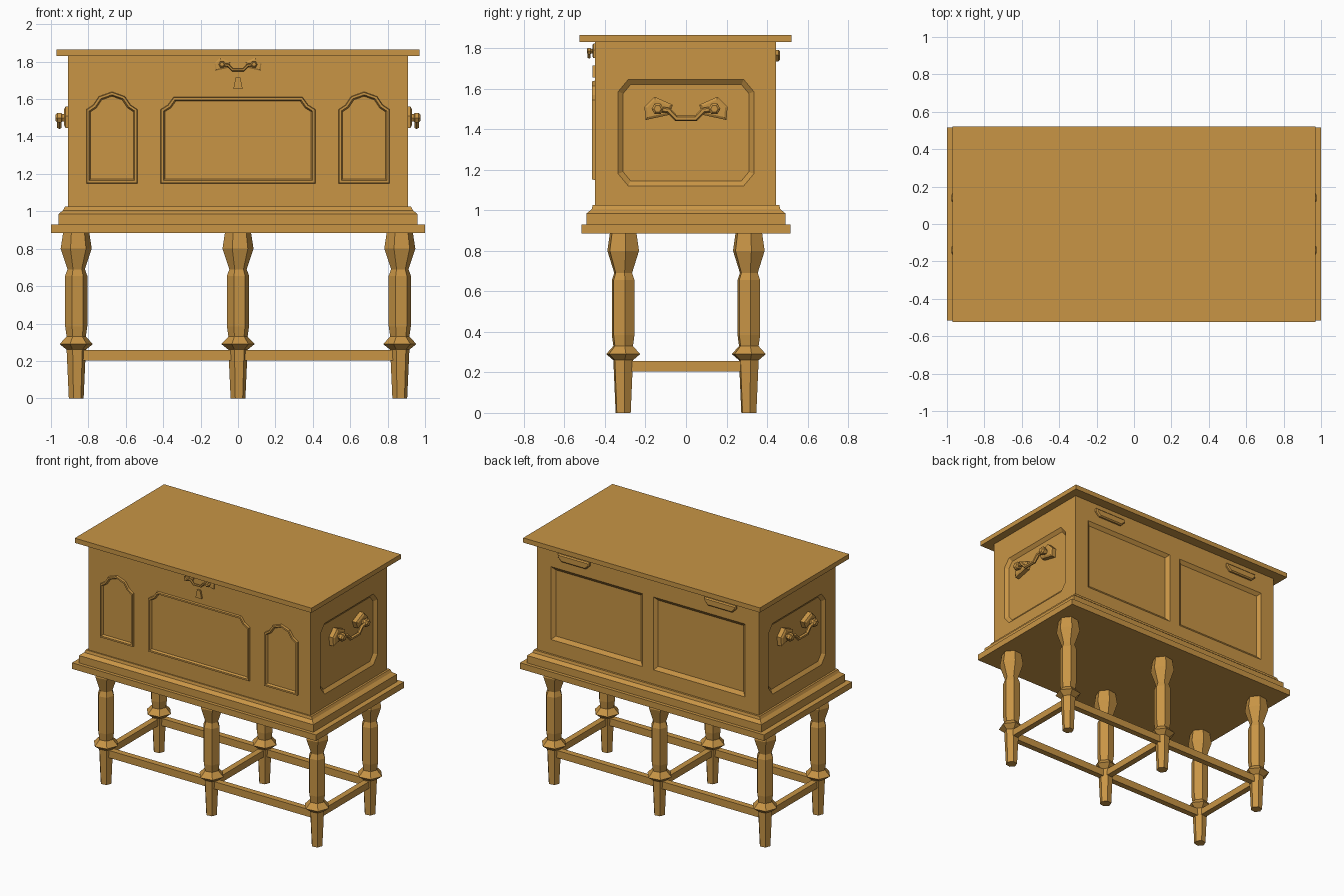
import bpy, bmesh, math
from mathutils import Vector

if "Cube" in bpy.data.objects:
    bpy.data.objects.remove(bpy.data.objects["Cube"], do_unlink=True)

wood = bpy.data.materials.new("golden_oak")
wood.use_nodes = True
COLOUR = (0.58, 0.30, 0.06, 1)
wood.diffuse_color = COLOUR
wood.node_tree.nodes["Principled BSDF"].inputs["Base Color"].default_value = COLOUR


def loft(name, rings, closed=False):
    """Bridge rings of points; cap the ends, or join the last ring to the first."""
    bm = bmesh.new()
    loops = [[bm.verts.new(p) for p in ring] for ring in rings]
    n = len(loops[0])
    pairs = list(zip(loops, loops[1:])) + ([(loops[-1], loops[0])] if closed else [])
    for a, b in pairs:
        for i in range(n):
            j = (i + 1) % n
            bm.faces.new((a[i], a[j], b[j], b[i]))
    if not closed:
        bm.faces.new(loops[0][::-1])
        bm.faces.new(loops[-1])
    bmesh.ops.recalc_face_normals(bm, faces=bm.faces)
    mesh = bpy.data.meshes.new(name)
    bm.to_mesh(mesh)
    bm.free()
    mesh.materials.append(wood)
    obj = bpy.data.objects.new(name, mesh)
    bpy.context.collection.objects.link(obj)
    return obj


def rect(hx, y0, y1, z):
    return [(-hx, y0, z), (hx, y0, z), (hx, y1, z), (-hx, y1, z)]


def box(name, x0, x1, y0, y1, z0, z1):
    return loft(name, [[(x0, y0, z), (x1, y0, z), (x1, y1, z), (x0, y1, z)] for z in (z0, z1)])


def mirrored(half):
    """Complete a counter-clockwise outline from its right half."""
    return half + [(-u, v) for u, v in reversed(half) if u > 0]


def inset(pts, w):
    """Offset a counter-clockwise outline inwards with mitred corners."""
    out = []
    for i, p in enumerate(pts):
        p = Vector(p)
        a = (p - Vector(pts[i - 1])).normalized()
        b = (Vector(pts[(i + 1) % len(pts)]) - p).normalized()
        na, nb = Vector((-a.y, a.x)), Vector((-b.y, b.x))
        out.append(p + (na + nb) * (w / (1 + na.dot(nb))))
    return out


# Wall coordinates: u along the wall, v up, d outwards
FRONT, BACK, SIDE = -0.45, 0.445, 0.91


def on_front(u, v, d):
    return (u, FRONT - d, v)


def on_back(u, v, d):
    return (u, BACK + d, v)


def on_right(u, v, d):
    return (SIDE + d, u, v)


def on_left(u, v, d):
    return (-SIDE - d, u, v)


def relief(name, wall, pts, steps, closed=False):
    """Loft an outline through (inset, depth) steps on a wall."""
    return loft(name, [[wall(u, v, d) for u, v in inset(pts, w)] for w, d in steps], closed)


# Chest body, lid and stepped plinth
body = loft("chest_body", [rect(SIDE, FRONT, BACK, z) for z in (1.0, 1.835)])
box("lid", -0.97, 0.97, -0.525, 0.52, 1.83, 1.865)
box("stand_top", -1, 1, -0.515, 0.515, 0.885, 0.93)
loft("plinth_moulding", [rect(hx, -hy, hy, z) for hx, hy, z in (
    (0.96, 0.49, 0.925), (0.96, 0.49, 0.985), (0.935, 0.465, 1.005), (0.925, 0.46, 1.025))])

# Sunken panels cut into the sides and back
side_panel = mirrored([(0.285, 1.12), (0.335, 1.18), (0.335, 1.585), (0.285, 1.645)])
cuts = [(on_right, side_panel), (on_left, side_panel)]
for u0, u1 in ((-0.795, -0.045), (0.045, 0.795)):
    cuts.append((on_back, [(u0, 1.13), (u1, 1.13), (u1, 1.67), (u0, 1.67)]))
for wall, pts in cuts:
    cutter = relief("panel_cutter", wall, pts, [(-0.025, 0.02), (0.025, -0.02)])
    cutter.hide_render = True
    mod = body.modifiers.new("panel", "BOOLEAN")
    mod.operation, mod.solver, mod.object = "DIFFERENCE", "EXACT", cutter
    bpy.context.view_layer.objects.active = body
    bpy.ops.object.modifier_apply(modifier=mod.name)
    bpy.data.objects.remove(cutter, do_unlink=True)

# Raised panel mouldings on the front
FRAME = [(0, -0.005), (0.004, 0.015), (0.016, 0.015), (0.026, -0.005)]
arch = mirrored([(0.1375, 1.148), (0.1375, 1.545), (0.1, 1.57), (0.07, 1.615), (0, 1.64)])
centre = mirrored([(0.415, 1.148), (0.415, 1.545), (0.375, 1.57), (0.345, 1.612)])
relief("centre_panel_frame", on_front, centre, FRAME, True)
for name, cx in (("left", 0.674), ("right", -0.674)):
    relief(name + "_panel_frame", on_front, [(u + cx, v) for u, v in arch], FRAME, True)

# Keyhole plate and hinges
relief("keyhole_plate", on_front, mirrored([(0.025, 1.655), (0.012, 1.715)]),
       [(0, -0.005), (0, 0.012)])
for name, cx in (("left", 0.6), ("right", -0.6)):
    pts = mirrored([(0.1, 1.735), (0.13, 1.765), (0.13, 1.79)])
    relief(name + "_hinge", on_back, [(u + cx, v) for u, v in pts],
           [(0, -0.005), (0, 0.012), (0.008, 0.02)])


def handle(name, wall, cv, s):
    """Drop handle: two shaped plates, hexagonal studs and a bent bail."""
    def place(u, v, d):
        return wall(u * s, cv + v * s, d * s)
    plate = [(-0.2, -0.055), (-0.085, -0.03), (-0.065, 0.02), (-0.155, 0.06), (-0.205, 0.01)]
    for side, m in (("a", 1), ("b", -1)):
        loft(f"{name}_plate_{side}", [[place(m * u, v, d) for u, v in pts] for pts, d in (
            (plate, -0.025), (plate, 0.012), (inset(plate, 0.012), 0.02))])
        loft(f"{name}_stud_{side}", [[place(m * -0.14 + r * math.cos(k * math.pi / 3),
                                            r * math.sin(k * math.pi / 3), d) for k in range(6)]
                                     for r, d in ((0.022, 0), (0.022, 0.03), (0.03, 0.035),
                                                  (0.03, 0.055), (0.018, 0.065))])
    half = [(-0.14, 0), (-0.085, -0.008), (-0.048, -0.047)]
    path = half + [(-u, v) for u, v in reversed(half)]
    rings = []
    for i, p in enumerate(path):
        t = (Vector(path[min(i + 1, 5)]) - Vector(path[max(i - 1, 0)])).normalized()
        ring = []
        for k in range(6):
            c, q = 0.014 * math.cos(k * math.pi / 3), 0.014 * math.sin(k * math.pi / 3)
            ring.append(place(p[0] - t.y * c, p[1] + t.x * c, 0.045 + q))
        rings.append(ring)
    loft(name + "_bail", rings)


handle("left_handle", on_right, 1.5, 1)
handle("right_handle", on_left, 1.5, 1)
handle("front_handle", on_front, 1.785, 0.61)

# Six turned legs with faceted sides
PROFILE = [(0.04, 0), (0.052, 0.26), (0.09, 0.29), (0.052, 0.33), (0.06, 0.385),
           (0.06, 0.655), (0.047, 0.69), (0.084, 0.8), (0.07, 0.89)]
LEG_X, LEG_Y = 0.865, 0.31
for nx, x in (("left", LEG_X), ("middle", 0), ("right", -LEG_X)):
    for ny, y in (("front", -LEG_Y), ("back", LEG_Y)):
        loft(f"{ny}_{nx}_leg", [[(x + r * math.cos(k * math.pi / 3 + 0.15),
                                  y + r * math.sin(k * math.pi / 3 + 0.15), z)
                                 for k in range(6)] for r, z in PROFILE])
    # Cross stretchers join each pair of legs
    box(nx + "_cross_stretcher", x - 0.022, x + 0.022, -LEG_Y, LEG_Y, 0.205, 0.255)

# Long stretchers
for name, y in (("front", -LEG_Y), ("back", LEG_Y)):
    box(name + "_stretcher", -LEG_X, LEG_X, y - 0.022, y + 0.022, 0.203, 0.257)
